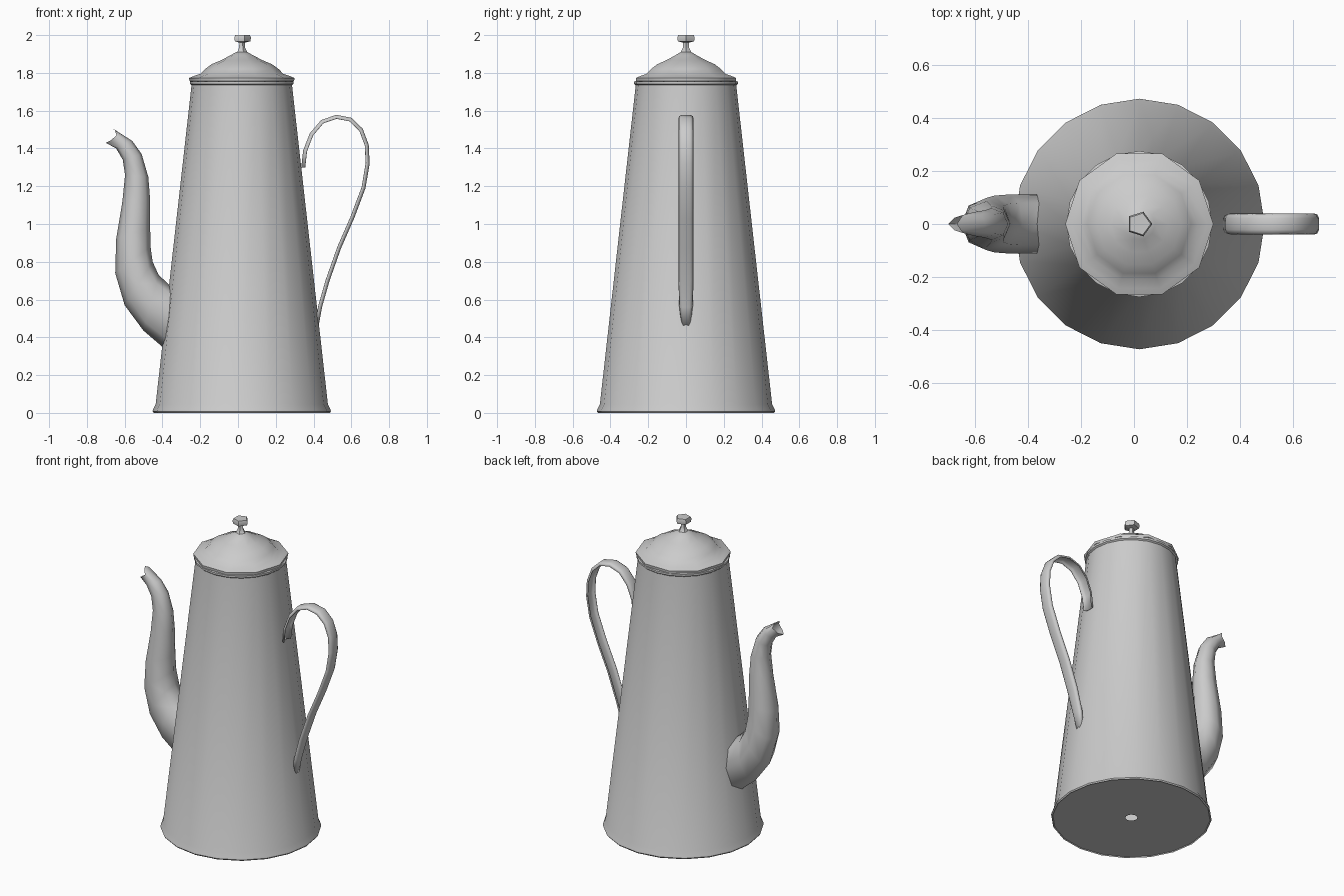
import bpy, bmesh, math
from mathutils import Vector

if "Cube" in bpy.data.objects:
    bpy.data.objects.remove(bpy.data.objects["Cube"])

AXIS_X = 0.02  # vertical axis of the pot


def make(name, rings, closed=True, cap_end=False, angle=40):
    """Skin a list of point rings into one smooth-shaded object."""
    bm = bmesh.new()
    vs = [[bm.verts.new(p) for p in r] for r in rings]
    n = len(rings[0])
    for a, b in zip(vs, vs[1:]):
        for i in range(n if closed else n - 1):
            j = (i + 1) % n
            bm.faces.new((a[i], a[j], b[j], b[i]))
    if cap_end:
        bm.faces.new(vs[-1])
    bmesh.ops.recalc_face_normals(bm, faces=bm.faces)
    me = bpy.data.meshes.new(name)
    bm.to_mesh(me)
    bm.free()
    ob = bpy.data.objects.new(name, me)
    bpy.context.collection.objects.link(ob)
    bpy.ops.object.select_all(action='DESELECT')
    ob.select_set(True)
    bpy.context.view_layer.objects.active = ob
    bpy.ops.object.shade_smooth_by_angle(angle=math.radians(angle))
    return ob


def lathe(name, profile, sides, **kw):
    ang = [2 * math.pi * i / sides for i in range(sides)]
    rings = [[(AXIS_X + r * math.cos(a), r * math.sin(a), z) for a in ang]
             for r, z in profile]
    return make(name, rings, **kw)


# Tapered body: pierced bottom, flared foot and rolled top rim
lathe("body", [(0.035, 0.006), (0.462, 0.006), (0.466, 0.0), (0.472, 0.008), (0.47, 0.018),
               (0.456, 0.045), (0.266, 1.735), (0.275, 1.742),
               (0.275, 1.754), (0.26, 1.757)], 20)

# Domed lid
lathe("lid", [(0.262, 1.75), (0.277, 1.757), (0.279, 1.773), (0.255, 1.783), (0.22, 1.795),
              (0.195, 1.82), (0.16, 1.846), (0.11, 1.867), (0.06, 1.893),
              (0.03, 1.91)], 10, cap_end=True)

# Five-sided finial
lathe("lid_knob", [(0.055, 1.89), (0.028, 1.912), (0.017, 1.935), (0.016, 1.96), (0.045, 1.967),
                   (0.049, 1.985), (0.043, 2.0)], 5, cap_end=True)

# Curved spout: outer x,z / inner x,z / half width / side shift
spout = [
    (-0.395, 0.345, -0.355, 0.67, 0.112, 0.02),
    (-0.50, 0.435, -0.42, 0.73, 0.112, 0),
    (-0.60, 0.57, -0.452, 0.80, 0.107, 0),
    (-0.65, 0.74, -0.463, 0.88, 0.098, 0),
    (-0.645, 0.92, -0.465, 0.98, 0.086, 0),
    (-0.612, 1.12, -0.466, 1.14, 0.07, 0),
    (-0.598, 1.26, -0.475, 1.25, 0.06, 0),
    (-0.61, 1.34, -0.51, 1.37, 0.052, 0),
    (-0.645, 1.40, -0.56, 1.44, 0.045, 0),
    (-0.70, 1.43, -0.667, 1.508, 0.034, 0.04),
]
rings = []
for ox, oz, ix, iz, w, shift in spout:
    ring = []
    for k in range(8):
        c, s = math.cos(k * math.pi / 4), math.sin(k * math.pi / 4)
        ring.append(((ox + ix) / 2 + c * (ox - ix) / 2 + shift * s * s, w * s,
                     (oz + iz) / 2 + c * (oz - iz) / 2))
    rings.append(ring)
make("spout", rings, angle=60)

# Strap handle: channel section swept along a loop (x, z, half width)
path = [(0.335, 1.30, 0.036), (0.345, 1.39, 0.04), (0.38, 1.48, 0.04), (0.44, 1.55, 0.04),
        (0.52, 1.578, 0.04), (0.60, 1.562, 0.04), (0.66, 1.505, 0.04), (0.692, 1.42, 0.04),
        (0.697, 1.32, 0.04), (0.675, 1.19, 0.04), (0.615, 1.03, 0.04), (0.545, 0.87, 0.04),
        (0.485, 0.70, 0.04), (0.445, 0.56, 0.036), (0.427, 0.46, 0.024)]
rings = []
for i, (x, z, w) in enumerate(path):
    a, b = path[max(i - 1, 0)], path[min(i + 1, len(path) - 1)]
    t = Vector((b[0] - a[0], 0, b[1] - a[1])).normalized()
    inward = Vector((t.z, 0, -t.x))
    rings.append([Vector((x, w * u, z)) + inward * d for u, d in
                  ((-1, 0.02), (-0.9, 0.007), (-0.55, 0), (0.55, 0), (0.9, 0.007), (1, 0.02))])
handle = make("handle", rings, closed=False, angle=50)
mod = handle.modifiers.new("thickness", 'SOLIDIFY')
mod.thickness = 0.004
